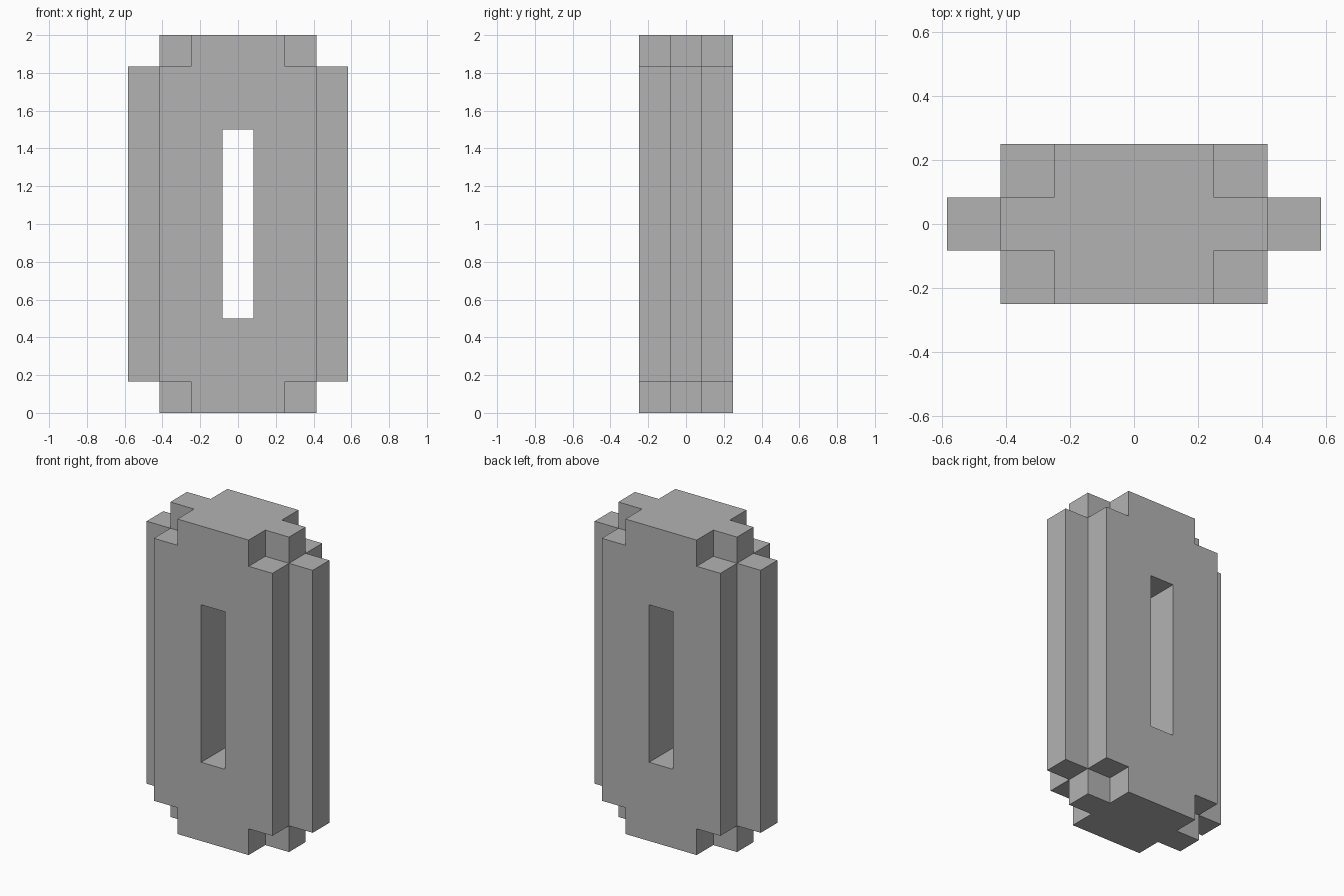
import bpy
import bmesh
from mathutils import Vector

if "Cube" in bpy.data.objects:
    bpy.data.objects.remove(bpy.data.objects["Cube"], do_unlink=True)

U = 1 / 6  # one block

grey = bpy.data.materials.new("plain grey")
grey.use_nodes = True
colour = (0.45, 0.45, 0.45, 1)
grey.diffuse_color = colour
grey.node_tree.nodes["Principled BSDF"].inputs["Base Color"].default_value = colour


def filled(x, y, z):
    """Whether the block centred at x, y (mirrored) and layer z is solid."""
    x, y = abs(x), abs(y)
    if x > 3 or y > 1 or not 0 <= z <= 11:
        return False
    # through slot
    if x == 0 and 3 <= z <= 8:
        return False
    # notched end caps
    if z in (0, 11):
        return x <= 1 or (x == 2 and y == 0)
    # body with narrow side flanges
    return x <= 2 or y == 0


# Outer skin of the blocks, as one closed shell
bm = bmesh.new()
axes = [Vector(a) for a in ((1, 0, 0), (0, 1, 0), (0, 0, 1))]
for x in range(-3, 4):
    for y in range(-1, 2):
        for z in range(12):
            if not filled(x, y, z):
                continue
            centre = Vector((x, y, z + 0.5))
            for i, axis in enumerate(axes):
                for side in (-1, 1):
                    n = axis * side
                    if filled(x + n.x, y + n.y, z + n.z):
                        continue
                    a = axes[(i + 1) % 3] / 2
                    b = axes[(i + 2) % 3] / 2 * side
                    mid = centre + n / 2
                    corners = (mid - a - b, mid + a - b, mid + a + b, mid - a + b)
                    bm.faces.new([bm.verts.new(c * U) for c in corners])

# Merge the block faces into large flat ones
bmesh.ops.remove_doubles(bm, verts=bm.verts, dist=0.001)
bmesh.ops.dissolve_limit(bm, angle_limit=0.01, verts=bm.verts, edges=bm.edges)
bmesh.ops.recalc_face_normals(bm, faces=bm.faces)

mesh = bpy.data.meshes.new("slotted_block")
bm.to_mesh(mesh)
bm.free()
mesh.materials.append(grey)
block = bpy.data.objects.new("slotted_block", mesh)
bpy.context.collection.objects.link(block)
